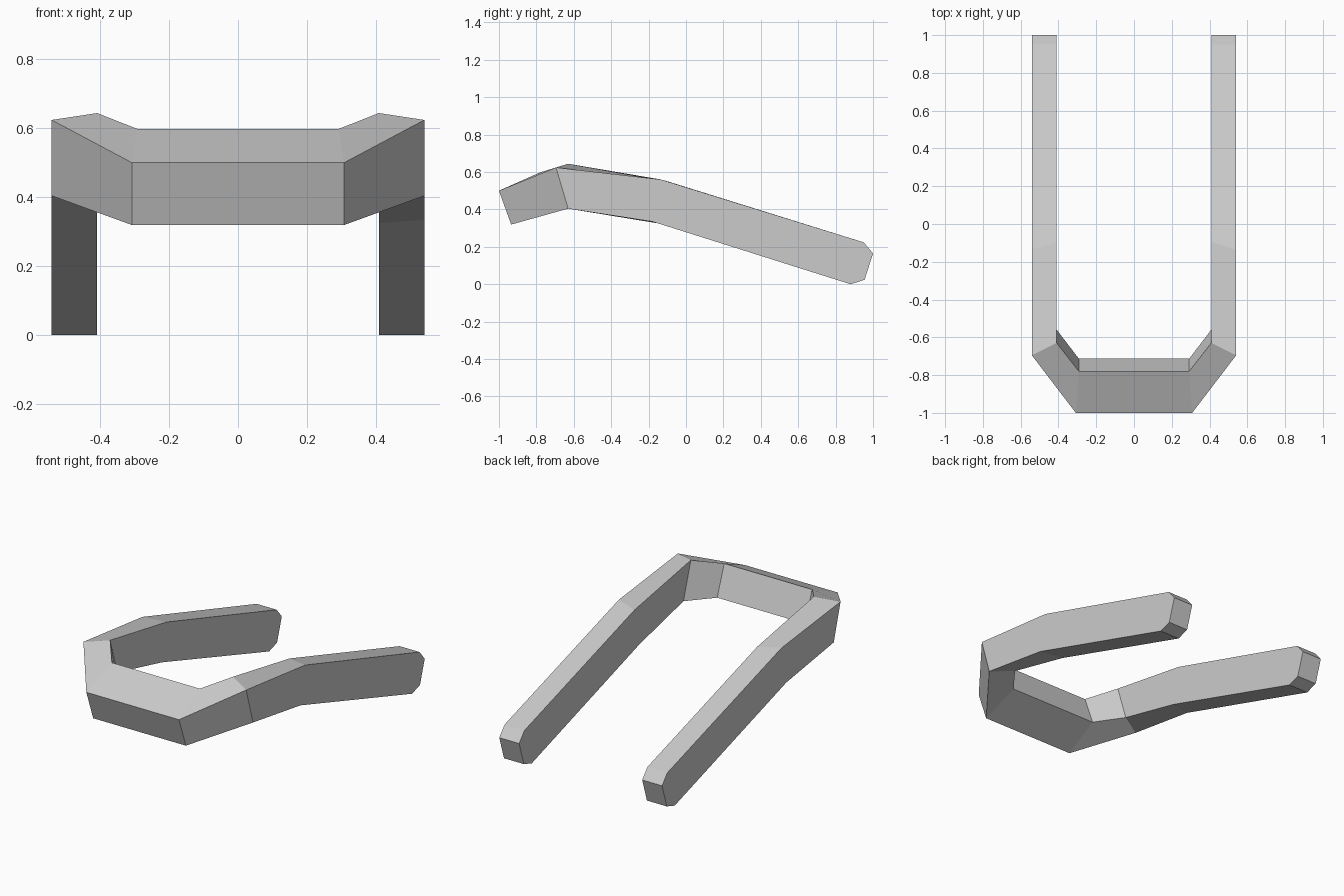
import bpy, bmesh

cube = bpy.data.objects.get("Cube")
if cube:
    bpy.data.objects.remove(cube, do_unlink=True)

grey = bpy.data.materials.new("plain_grey")
grey.use_nodes = True
colour = (0.6, 0.6, 0.6, 1)
grey.diffuse_color = colour
grey.node_tree.nodes["Principled BSDF"].inputs["Base Color"].default_value = colour

OUT, INN = 0.541, 0.409


def arm_section(top, bottom, tilt=0.0, drop=0.0):
    """Square section of the arm; the inner edge may sit further back."""
    (ty, tz), (by, bz) = top, bottom
    return [(OUT, ty, tz), (INN, ty + tilt, tz - drop),
            (INN, by + tilt, bz - drop), (OUT, by, bz)]


# Sections from the front bar to the tip: outer top, inner top, inner bottom, outer bottom
half = [
    [(0.308, -1, 0.5), (0.292, -0.78, 0.598), (0.292, -0.713, 0.418), (0.308, -0.935, 0.319)],
    [(OUT, -0.695, 0.624), (INN, -0.63, 0.644), (INN, -0.56, 0.424), (OUT, -0.63, 0.404)],
    arm_section((-0.135, 0.56), (-0.18, 0.335), 0.04, 0.011),
    arm_section((0.95, 0.224), (0.88, 0)),
    arm_section((1, 0.165), (0.955, 0.024)),
]
mirrored = [[(-x, y, z) for x, y, z in ring] for ring in reversed(half)]

# Skin the whole band from tip to tip
bm = bmesh.new()
rings = [[bm.verts.new(p) for p in ring] for ring in mirrored + half]
for a, b in zip(rings, rings[1:]):
    for i in range(4):
        j = (i + 1) % 4
        bm.faces.new((a[i], a[j], b[j], b[i]))
bm.faces.new(rings[0])
bm.faces.new(rings[-1])
bmesh.ops.recalc_face_normals(bm, faces=bm.faces)

mesh = bpy.data.meshes.new("curved_band")
bm.to_mesh(mesh)
bm.free()
mesh.materials.append(grey)
bpy.context.collection.objects.link(bpy.data.objects.new("curved_band", mesh))
